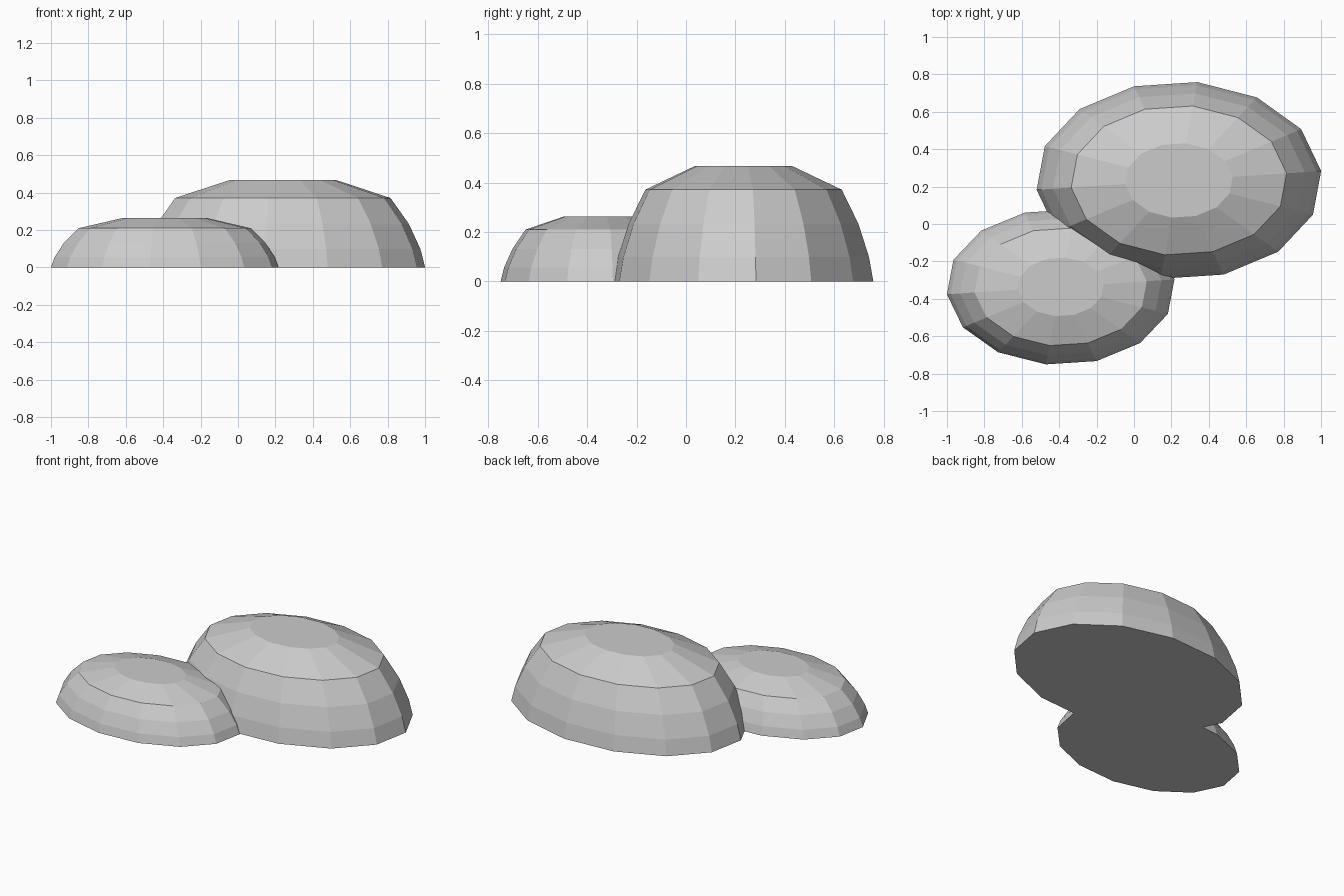
import bpy, bmesh, math

if "Cube" in bpy.data.objects:
    bpy.data.objects.remove(bpy.data.objects["Cube"])

SIDES = 14
PHASE = 0.095
# (radius fraction, height fraction) of the dome, bottom to flat top
PROFILE = [(1.0, 0.0), (0.967, 0.21), (0.885, 0.50), (0.757, 0.796), (0.378, 1.0)]


def dome(name, cx, cy, rx, ry, h):
    bm = bmesh.new()
    rings = []
    for r, z in PROFILE:
        ring = []
        for i in range(SIDES):
            a = PHASE + 2 * math.pi * i / SIDES
            ring.append(bm.verts.new((cx + rx * r * math.cos(a),
                                      cy + ry * r * math.sin(a), h * z)))
        rings.append(ring)
    for lo, hi in zip(rings, rings[1:]):
        for i in range(SIDES):
            j = (i + 1) % SIDES
            bm.faces.new((lo[i], lo[j], hi[j], hi[i]))
    # flat top and underside
    bm.faces.new(rings[-1])
    bm.faces.new(rings[0][::-1])
    me = bpy.data.meshes.new(name)
    bm.to_mesh(me)
    bm.free()
    bpy.context.collection.objects.link(bpy.data.objects.new(name, me))


# two overlapping flattened stones
dome("large_mound", 0.24, 0.233, 0.764, 0.53, 0.466)
dome("small_mound", -0.392, -0.336, 0.611, 0.418, 0.263)
